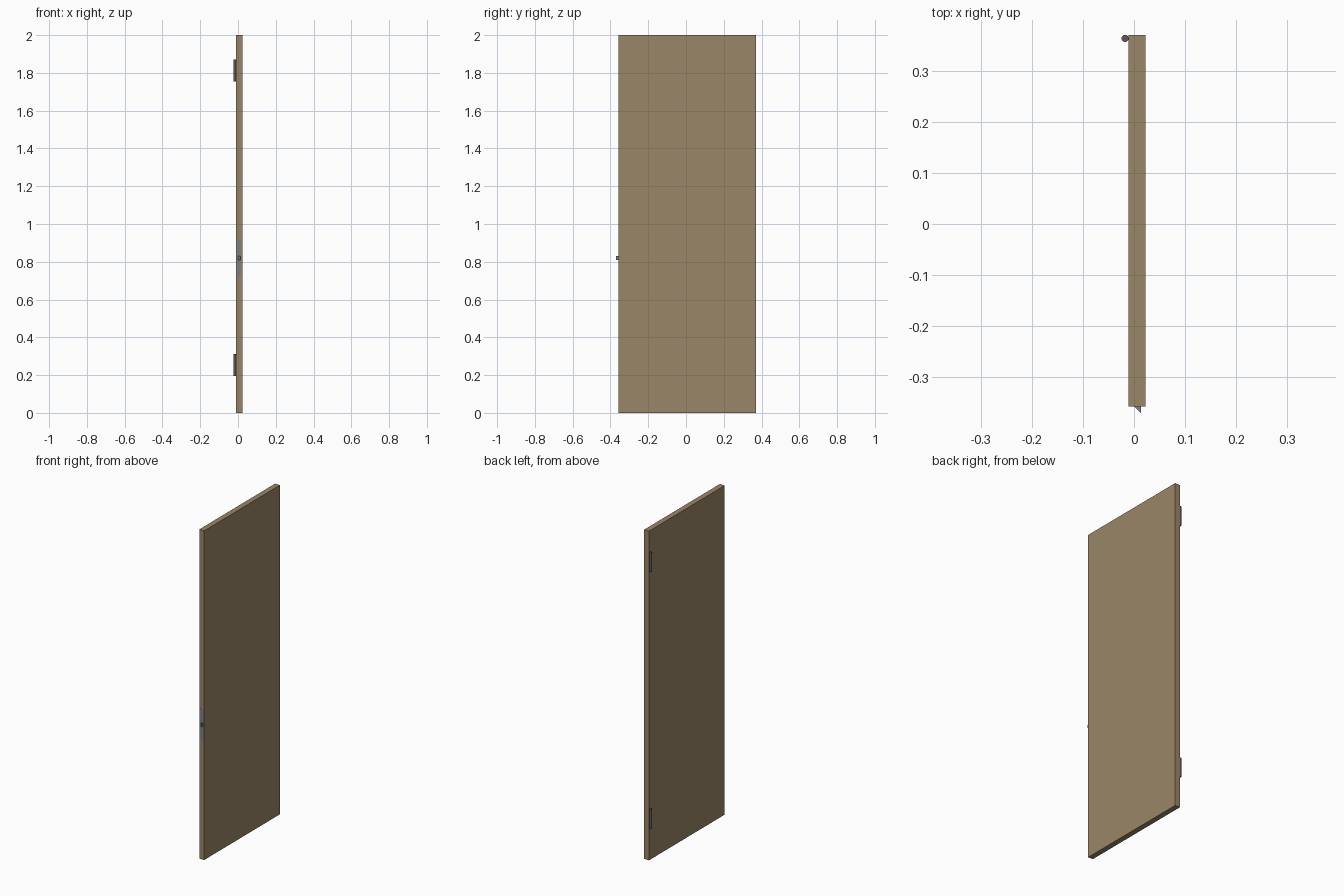
import bpy, bmesh

if "Cube" in bpy.data.objects:
    bpy.data.objects.remove(bpy.data.objects["Cube"])


def material(name, color):
    m = bpy.data.materials.new(name)
    m.diffuse_color = (*color, 1)
    m.use_nodes = True
    m.node_tree.nodes["Principled BSDF"].inputs["Base Color"].default_value = m.diffuse_color
    return m


wood = material("wood", (0.33, 0.24, 0.14))
steel = material("steel", (0.2, 0.22, 0.26))
dark_metal = material("dark_metal", (0.1, 0.1, 0.1))


def prism(name, outline, z0, z1, mat):
    """Extrude an xy outline from z0 up to z1."""
    bm = bmesh.new()
    face = bm.faces.new([bm.verts.new((x, y, z0)) for x, y in outline])
    res = bmesh.ops.extrude_face_region(bm, geom=[face])
    top = [v for v in res["geom"] if isinstance(v, bmesh.types.BMVert)]
    bmesh.ops.translate(bm, verts=top, vec=(0, 0, z1 - z0))
    bmesh.ops.recalc_face_normals(bm, faces=bm.faces)
    mesh = bpy.data.meshes.new(name)
    bm.to_mesh(mesh)
    bm.free()
    mesh.materials.append(mat)
    obj = bpy.data.objects.new(name, mesh)
    bpy.context.collection.objects.link(obj)
    return obj


def rect(x0, x1, y0, y1):
    return [(x0, y0), (x1, y0), (x1, y1), (x0, y1)]


# Door leaf
prism("door_panel", rect(-0.0105, 0.0225, -0.357, 0.3705), 0, 2, wood)

# Lock face plate on the free edge, with a bevelled latch bolt
prism("lock_plate", rect(-0.003, 0.017, -0.3575, -0.354), 0.725, 0.913, steel)
prism("latch_bolt", [(0.001, -0.356), (0.001, -0.358), (0.014, -0.3705), (0.014, -0.356)],
      0.81, 0.83, steel)

# Hinge barrels on the back face
for name, z in (("lower_hinge", 0.253), ("upper_hinge", 1.813)):
    bpy.ops.mesh.primitive_cylinder_add(vertices=16, radius=0.007, depth=0.118,
                                        location=(-0.0175, 0.3635, z))
    hinge = bpy.context.object
    hinge.name = name
    hinge.data.materials.append(dark_metal)
    bpy.ops.object.shade_smooth_by_angle()
